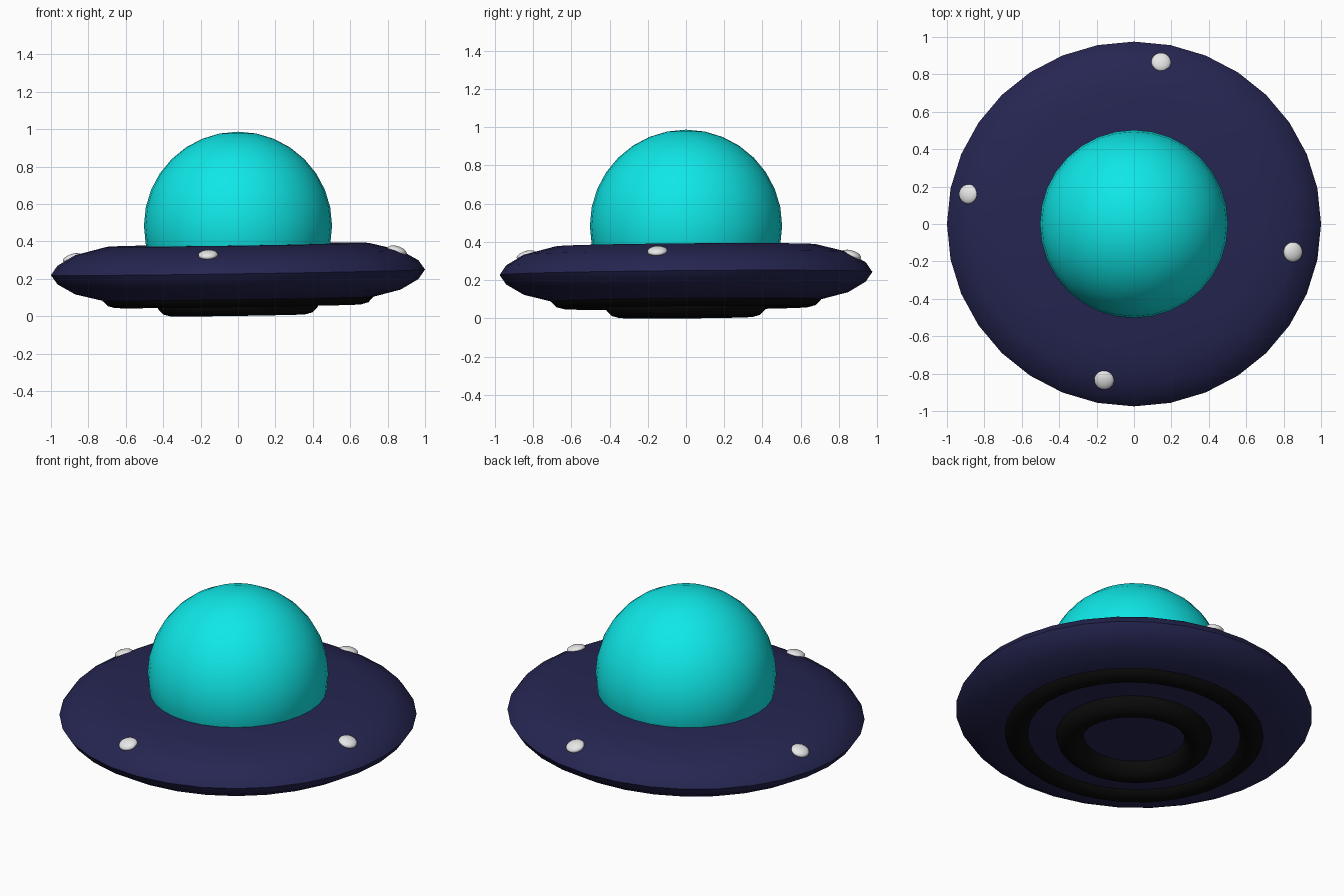
import bpy, bmesh, math
from mathutils import Matrix, Vector

if "Cube" in bpy.data.objects:
    bpy.data.objects.remove(bpy.data.objects["Cube"])


def mat(name, rgb):
    m = bpy.data.materials.new(name)
    m.diffuse_color = (*rgb, 1)
    m.use_nodes = True
    m.node_tree.nodes["Principled BSDF"].inputs["Base Color"].default_value = m.diffuse_color
    return m


NAVY = mat("navy", (0.019, 0.019, 0.085))
BLACK = mat("black", (0.003, 0.003, 0.003))
CYAN = mat("cyan", (0.005, 0.8, 0.8))
GREY = mat("light grey", (0.8, 0.8, 0.8))

# The hull leans very slightly and is a touch narrower front to back
LEAN = Matrix(((1, 0, 0, 0), (0, 0.975, 0, 0), (0.015, 0.008, 1, 0), (0, 0, 0, 1)))


def finish(name, bm, material, angle):
    bmesh.ops.recalc_face_normals(bm, faces=bm.faces[:])
    me = bpy.data.meshes.new(name)
    bm.to_mesh(me)
    bm.free()
    me.materials.append(material)
    ob = bpy.data.objects.new(name, me)
    bpy.context.collection.objects.link(ob)
    bpy.ops.object.select_all(action='DESELECT')
    ob.select_set(True)
    bpy.context.view_layer.objects.active = ob
    bpy.ops.object.shade_smooth_by_angle(angle=math.radians(angle))
    return ob


def lathe(name, profile, material, sides=32, closed=False, angle=40):
    """Turn an (r, z) profile around z; open profiles get flat end caps."""
    bm = bmesh.new()
    rings = []
    for r, z in profile:
        rings.append([bm.verts.new((r * math.cos(2 * math.pi * i / sides),
                                    r * math.sin(2 * math.pi * i / sides), z))
                      for i in range(sides)])
    pairs = list(zip(rings, rings[1:]))
    if closed:
        pairs.append((rings[-1], rings[0]))
    for a, b in pairs:
        for i in range(sides):
            j = (i + 1) % sides
            bm.faces.new((a[i], a[j], b[j], b[i]))
    if not closed:
        bm.faces.new(rings[0])
        bm.faces.new(rings[-1])
    bm.transform(LEAN)
    return finish(name, bm, material, angle)


# Saucer: profile mirrored above and below the rim
MID = 0.235
half = [(0.70, 0.147), (0.87, 0.105), (0.965, 0.05)]
profile = ([(r, MID - h) for r, h in half] + [(1.0, MID)]
           + [(r, MID + h) for r, h in reversed(half)])
lathe("saucer", profile, NAVY)

# Two round rings under the saucer
for name, radius, z in (("outer_ring", 0.658, 0.13), ("inner_ring", 0.36, 0.081)):
    tube = [(radius + 0.076 * math.cos(2 * math.pi * k / 12),
             z + 0.076 * math.sin(2 * math.pi * k / 12)) for k in range(12)]
    lathe(name, tube, BLACK, sides=48, closed=True, angle=60)

# Glass dome: sphere cut off just inside the saucer
bm = bmesh.new()
bmesh.ops.create_uvsphere(bm, u_segments=32, v_segments=16, radius=0.503)
bmesh.ops.translate(bm, verts=bm.verts[:], vec=(0, 0, 0.484))
bmesh.ops.bisect_plane(bm, geom=bm.verts[:] + bm.edges[:] + bm.faces[:],
                       plane_co=(0, 0, 0.365), plane_no=(0, 0, 1), clear_inner=True)
finish("dome", bm, CYAN, 40)

# Four lamps lying on the sloping upper side
lamps = [(0.145, 0.865), (-0.885, 0.16), (0.85, -0.15), (-0.16, -0.835)]
for n, (x, y) in enumerate(lamps):
    r = math.hypot(x, y / 0.975)
    z = MID + 0.105 + (0.87 - r) * (0.25 if r < 0.87 else 0.55) + 0.015 * x + 0.008 * y
    normal = Vector((x * 0.36, y * 0.36, 1)).normalized()
    bm = bmesh.new()
    bmesh.ops.create_uvsphere(bm, u_segments=20, v_segments=12, radius=1)
    bm.transform(Matrix.Translation((x, y, z - 0.002))
                 @ normal.to_track_quat('Z', 'Y').to_matrix().to_4x4()
                 @ Matrix.Diagonal((0.053, 0.053, 0.024, 1)))
    finish(f"lamp_{n + 1}", bm, GREY, 60)
